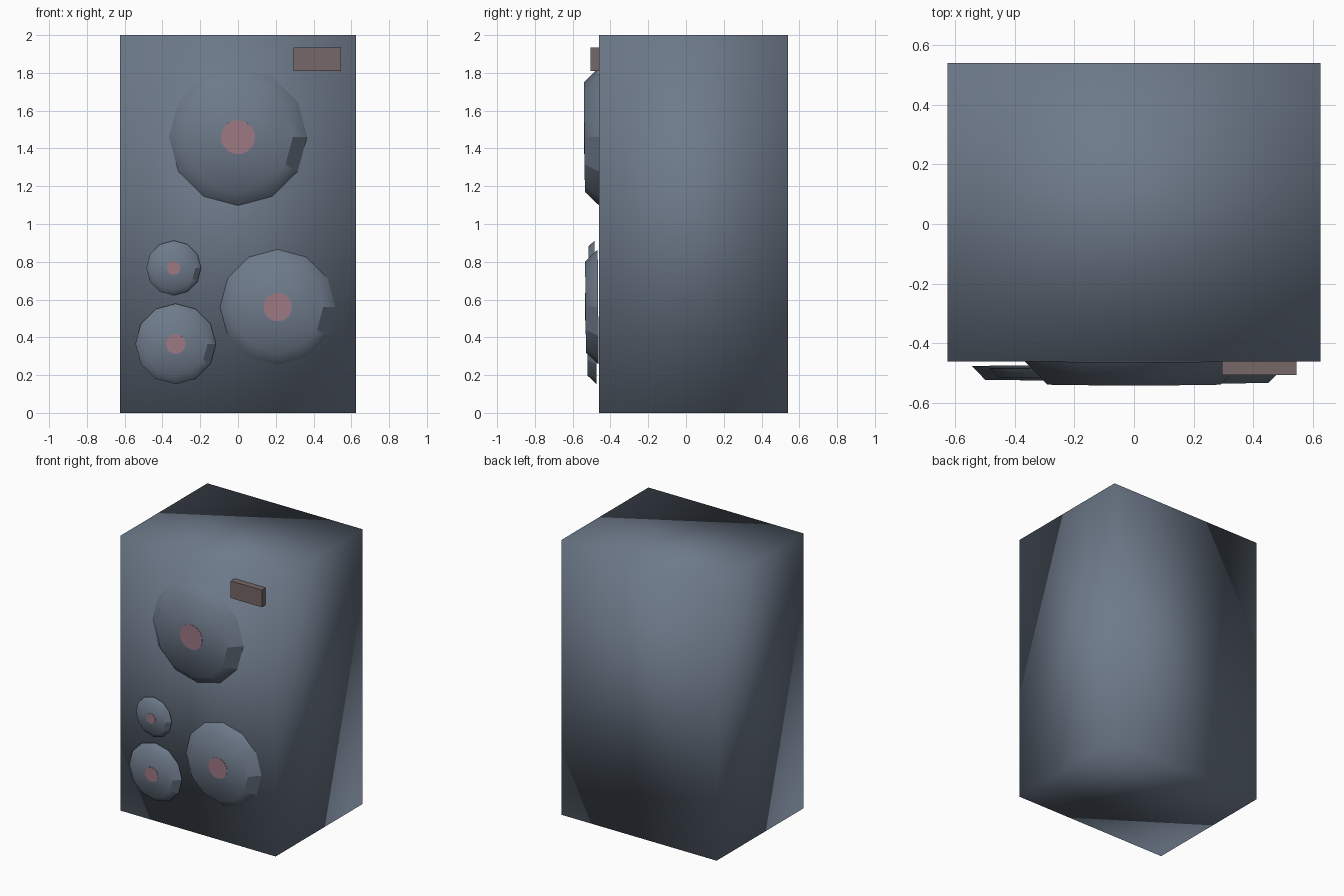
import bpy, bmesh, math
from mathutils import Matrix

if "Cube" in bpy.data.objects:
    bpy.data.objects.remove(bpy.data.objects["Cube"])


def material(name, rgb):
    m = bpy.data.materials.new(name)
    m.diffuse_color = (*rgb, 1)
    m.use_nodes = True
    m.node_tree.nodes["Principled BSDF"].inputs["Base Color"].default_value = m.diffuse_color
    return m


SLATE = material("slate_blue", (0.155, 0.195, 0.255))
PINK = material("dusty_pink", (0.34, 0.19, 0.23))
BROWN = material("grey_brown", (0.18, 0.135, 0.135))


def finish(name, bm, mat, smooth):
    bmesh.ops.recalc_face_normals(bm, faces=bm.faces)
    for f in bm.faces:
        f.smooth = smooth
    mesh = bpy.data.meshes.new(name)
    bm.to_mesh(mesh)
    bm.free()
    mesh.materials.append(mat)
    ob = bpy.data.objects.new(name, mesh)
    bpy.context.collection.objects.link(ob)
    return ob


def box(name, lo, hi, mat, smooth):
    bm = bmesh.new()
    bmesh.ops.create_cube(bm, size=1)
    for v in bm.verts:
        for i in range(3):
            v.co[i] = lo[i] + (v.co[i] + 0.5) * (hi[i] - lo[i])
    return finish(name, bm, mat, smooth)


def driver(name, x, z, r, back, front):
    """Twelve-sided bevelled speaker with a round painted cap, leaning slightly."""
    place = Matrix.Translation((x, 0, z)) @ Matrix.Translation((0, front, 0)) \
        @ Matrix.Rotation(math.radians(0.5), 4, 'X')
    # bevelled rim and flat front
    bm = bmesh.new()
    rings = []
    for rad, y in ((r, back - front), (r * 0.79, 0)):
        rings.append([bm.verts.new((rad * math.cos(i * math.pi / 6), y,
                                    rad * math.sin(i * math.pi / 6))) for i in range(12)])
    sides = []
    for i in range(12):
        j = (i + 1) % 12
        sides.append(bm.faces.new((rings[0][i], rings[0][j], rings[1][j], rings[1][i])))
    bm.faces.new(rings[1])
    bm.transform(place)
    ob = finish(name, bm, SLATE, True)
    if ob.data.polygons[12].normal.y > 0:
        ob.data.flip_normals()
    ob.data.polygons[11].use_smooth = False  # the one flat facet
    # painted centre cap
    bm = bmesh.new()
    bmesh.ops.create_cone(bm, cap_ends=True, segments=32, radius1=r * 0.245,
                          radius2=r * 0.245, depth=0.004)
    bm.transform(place @ Matrix.Rotation(math.pi / 2, 4, 'X'))
    finish(name + "_centre", bm, PINK, False)


# Cabinet and badge plate
box("cabinet", (-0.625, -0.46, 0), (0.625, 0.54, 2), SLATE, True)
box("badge_plate", (0.295, -0.505, 1.81), (0.545, -0.455, 1.935), BROWN, False)

# Speakers: x, z, radius, back y, front y
driver("large_speaker", 0.0, 1.46, 0.367, -0.459, -0.538)
driver("medium_speaker", 0.21, 0.56, 0.305, -0.465, -0.532)
driver("small_speaker", -0.33, 0.365, 0.213, -0.476, -0.522)
driver("tweeter", -0.34, 0.767, 0.145, -0.483, -0.515)
